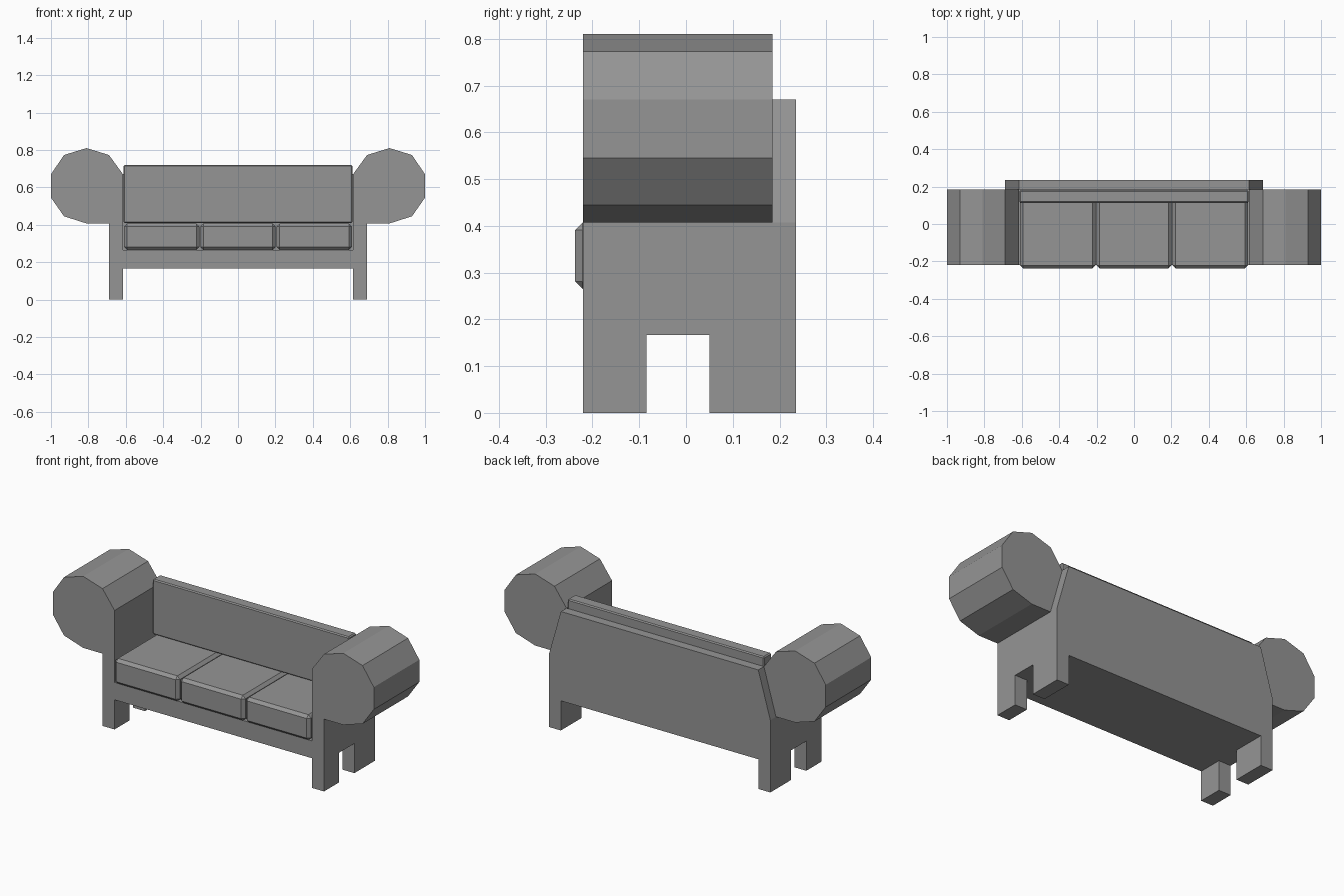
import bpy
import bmesh

cube = bpy.data.objects.get("Cube")
if cube:
    bpy.data.objects.remove(cube, do_unlink=True)

# One plain grey for the whole sofa
grey = bpy.data.materials.new("plain_grey")
grey.use_nodes = True
colour = (0.3, 0.3, 0.3, 1)
grey.diffuse_color = colour
grey.node_tree.nodes["Principled BSDF"].inputs["Base Color"].default_value = colour


def prism(name, profile, axis, start, end):
    """Extrude a 2D profile along x (profile is y, z) or y (profile is x, z)."""
    bm = bmesh.new()

    def place(a, b, t):
        return (t, a, b) if axis == "x" else (a, t, b)

    face = bm.faces.new([bm.verts.new(place(a, b, start)) for a, b in profile])
    new = bmesh.ops.extrude_face_region(bm, geom=[face])["geom"]
    shift = place(0, 0, end - start)
    bmesh.ops.translate(bm, vec=shift, verts=[g for g in new if isinstance(g, bmesh.types.BMVert)])
    bmesh.ops.recalc_face_normals(bm, faces=bm.faces)
    mesh = bpy.data.meshes.new(name)
    bm.to_mesh(mesh)
    bm.free()
    mesh.materials.append(grey)
    obj = bpy.data.objects.new(name, mesh)
    bpy.context.collection.objects.link(obj)
    return obj


def box(name, x, y, z, bevel=0):
    corners = [(x[0], z[0]), (x[1], z[0]), (x[1], z[1]), (x[0], z[1])]
    obj = prism(name, corners, "y", *y)
    if bevel:
        mod = obj.modifiers.new("chamfer", "BEVEL")
        mod.width = bevel
        mod.segments = 1
    return obj


FRONT, INNER_BACK, BACK = -0.22, 0.185, 0.235
INNER, OUTER = 0.615, 0.69
RAIL, ARM = 0.167, 0.407

# Side panel with the gap between front and back legs
side_profile = [(FRONT, 0), (-0.085, 0), (-0.085, RAIL), (0.05, RAIL),
                (0.05, 0), (BACK, 0), (BACK, ARM), (FRONT, ARM)]
# Rolled arm, faceted, flat on the inside
arm_profile = [(INNER, ARM), (0.81, ARM), (0.93, 0.445), (1, 0.545), (1, 0.67),
               (0.93, 0.773), (0.81, 0.81), (OUTER, 0.773), (INNER, 0.67)]

for side, s in (("left", 1), ("right", -1)):
    prism(side + "_side_panel", side_profile, "x", s * INNER, s * OUTER)
    prism(side + "_rolled_arm", [(s * x, z) for x, z in arm_profile], "y", FRONT, INNER_BACK)

# Seat base and the back panel with its tapered top
box("seat_base", (-INNER, INNER), (FRONT, INNER_BACK), (RAIL, 0.265))
half = [(INNER, RAIL), (INNER, ARM), (OUTER, ARM), (INNER, 0.67)]
prism("back_panel", half + [(-x, z) for x, z in reversed(half)], "y", INNER_BACK, BACK)

# Cushions
for name, x in (("right", -0.408), ("middle", 0), ("left", 0.408)):
    box(name + "_seat_cushion", (x - 0.201, x + 0.201), (-0.237, 0.175), (0.265, 0.407), 0.016)
box("back_cushion", (-0.612, 0.612), (0.113, 0.18), (0.41, 0.72), 0.006)
